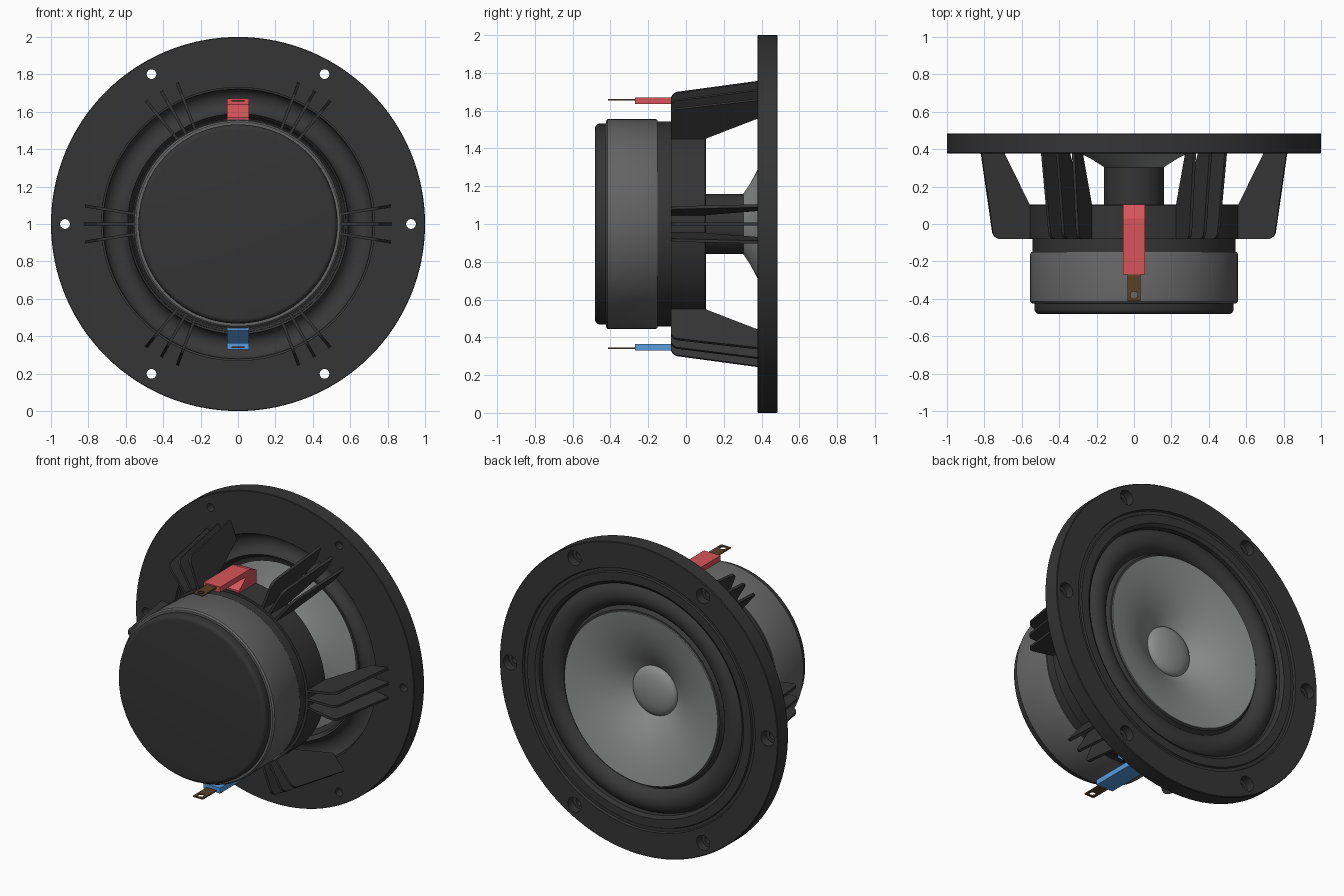
import bpy, bmesh
from math import sin, cos, pi, radians

if "Cube" in bpy.data.objects:
    bpy.data.objects.remove(bpy.data.objects["Cube"])


def material(name, r, g, b):
    m = bpy.data.materials.new(name)
    m.diffuse_color = (r, g, b, 1)
    m.use_nodes = True
    m.node_tree.nodes["Principled BSDF"].inputs["Base Color"].default_value = m.diffuse_color
    return m


DARK = material("dark_frame", 0.035, 0.035, 0.035)
RUBBER = material("rubber", 0.04, 0.04, 0.04)
STEEL = material("magnet_grey", 0.13, 0.13, 0.13)
CONE = material("cone_grey", 0.26, 0.27, 0.265)
RED = material("red_plastic", 0.68, 0.09, 0.1)
BLUE = material("blue_plastic", 0.1, 0.33, 0.72)
BRASS = material("brass", 0.1, 0.05, 0.018)


def finish(bm, name, mat):
    bmesh.ops.recalc_face_normals(bm, faces=bm.faces)
    me = bpy.data.meshes.new(name)
    bm.to_mesh(me)
    bm.free()
    ob = bpy.data.objects.new(name, me)
    bpy.context.collection.objects.link(ob)
    me.materials.append(mat)
    return ob


def select(ob):
    bpy.ops.object.select_all(action='DESELECT')
    ob.select_set(True)
    bpy.context.view_layer.objects.active = ob


def smooth(ob):
    select(ob)
    bpy.ops.object.shade_smooth_by_angle(angle=radians(32))


def lathe(name, profile, mat, n=96, shade=True):
    """Revolve a closed (radius, y) profile about the speaker axis."""
    bm = bmesh.new()
    rings = []
    for r, y in profile:
        if r == 0:
            rings.append([bm.verts.new((0, y, 1))] * n)
        else:
            rings.append([bm.verts.new((r * cos(2 * pi * i / n), y, 1 + r * sin(2 * pi * i / n)))
                          for i in range(n)])
    for k in range(len(rings)):
        a, b = rings[k], rings[(k + 1) % len(rings)]
        for i in range(n):
            j = (i + 1) % n
            vs = list(dict.fromkeys((a[i], a[j], b[j], b[i])))
            if len(vs) > 2:
                bm.faces.new(vs)
    ob = finish(bm, name, mat)
    if shade:
        smooth(ob)
    return ob


def prism(bm, points, place, t0, t1):
    """Extrude a 2D outline from t0 to t1; place maps (u, v, t) to 3D."""
    lo = [bm.verts.new(place(u, v, t0)) for u, v in points]
    hi = [bm.verts.new(place(u, v, t1)) for u, v in points]
    bm.faces.new(lo)
    bm.faces.new(hi[::-1])
    for i in range(len(lo)):
        j = (i + 1) % len(lo)
        bm.faces.new((lo[i], lo[j], hi[j], hi[i]))


def drill(ob, radius, depth, loc, rot):
    bpy.ops.mesh.primitive_cylinder_add(vertices=24, radius=radius, depth=depth,
                                        location=loc, rotation=rot)
    cutter = bpy.context.object
    cutter.hide_render = True
    mod = ob.modifiers.new("hole", 'BOOLEAN')
    mod.operation = 'DIFFERENCE'
    mod.solver = 'EXACT'
    mod.object = cutter
    select(ob)
    bpy.ops.object.modifier_apply(modifier=mod.name)
    bpy.data.objects.remove(cutter)


# Mounting flange with shallow groove and six counterbored screw holes
flange = lathe("mounting_flange", [
    (.73, .378), (.997, .378), (1, .382), (1, .481), (.996, .485), (.835, .485), (.83, .47),
    (.81, .47), (.805, .48), (.75, .48), (.73, .465)], DARK, 128, False)
for k in range(6):
    a = k * pi / 3
    x, z = .925 * cos(a), 1 + .925 * sin(a)
    drill(flange, .026, .4, (x, .43, z), (pi / 2, 0, 0))
    drill(flange, .048, .1, (x, .48, z), (pi / 2, 0, 0))
smooth(flange)

# Rubber surround: half roll with flat lips
arc = [(.655 - .078 * cos(pi * i / 16), .41 + .068 * sin(pi * i / 16)) for i in range(17)]
arc_back = [(.655 + .066 * cos(pi * i / 16), .405 + .058 * sin(pi * i / 16)) for i in range(17)]
lathe("surround", [(.535, .455), (.56, .452)] + arc + [(.74, .41), (.74, .4)]
      + arc_back + [(.565, .435), (.535, .443)], RUBBER)

# Cone, dust cap and voice coil former
back = [(.155, .30), (.22, .343), (.29, .38), (.36, .408), (.45, .435), (.55, .452)]
lathe("cone", back + [(r, y + .01) for r, y in back[::-1]], CONE)
lathe("dust_cap", [(0, .31), (.158, .31)]
      + [(.158 * cos(i * pi / 16), .315 + .05 * sin(i * pi / 16)) for i in range(8)]
      + [(0, .365)], CONE)
lathe("voice_coil_former", [(0, .09), (.16, .09), (.16, .305), (0, .305)], DARK)

# Basket hub, top plate, magnet and rear cap
lathe("basket_hub", [(0, -.08), (.56, -.08), (.56, .1), (.555, .105), (0, .105)], DARK)
lathe("top_plate", [(0, -.16), (.543, -.16), (.543, -.075), (0, -.075)], DARK)
lathe("magnet", [(0, -.424), (.546, -.424), (.555, -.415), (.555, -.16), (.55, -.15),
                 (0, -.15)], STEEL)
lathe("rear_cap", [(0, -.482), (.505, -.482)]
      + [(.505 + .027 * sin(i * pi / 12), -.455 - .027 * cos(i * pi / 12)) for i in range(1, 7)]
      + [(.532, -.42), (0, -.42)], DARK)

# Basket fins: six groups of three blades
corner = [(.715 + .045 * sin(i * pi / 12), -.035 - .045 * cos(i * pi / 12)) for i in range(7)]
fin_outline = [(.53, -.08)] + corner + [(.82, .38), (.697, .38), (.56, .105), (.53, .105)]
for g in range(6):
    bm = bmesh.new()
    ga = g * pi / 3
    for s in (-1, 0, 1):
        d = s * radians(9.2)

        def place(r, y, t):
            u = r - .5
            x = .5 + u * cos(d) - t * sin(d)
            z = s * .045 + u * sin(d) + t * cos(d)
            return (x * cos(ga) - z * sin(ga), y, 1 + x * sin(ga) + z * cos(ga))
        prism(bm, fin_outline, place, -.008, .008)
    smooth(finish(bm, f"basket_fins_{g + 1}", DARK))

# Terminals: coloured holder and drilled brass tab, top and mirrored bottom
holder = [(-.27, .67), (.03, .67), (.105, .64), (.105, .54), (-.075, .54), (-.075, .57),
          (.0, .635), (-.27, .635)]
for side, up, mat in (("upper", 1, RED), ("lower", -1, BLUE)):
    bm = bmesh.new()
    prism(bm, holder, lambda y, h, t: (t, y, 1 + up * h), -.06, .06)
    finish(bm, side + "_terminal_holder", mat)
    bm = bmesh.new()
    prism(bm, [(-.035, -.412), (.035, -.412), (.035, -.2), (-.035, -.2)],
          lambda x, y, t: (x, y, 1 + up * t), .655, .663)
    tab = finish(bm, side + "_terminal_tab", BRASS)
    drill(tab, .02, .1, (0, -.38, 1 + up * .659), (0, 0, 0))
